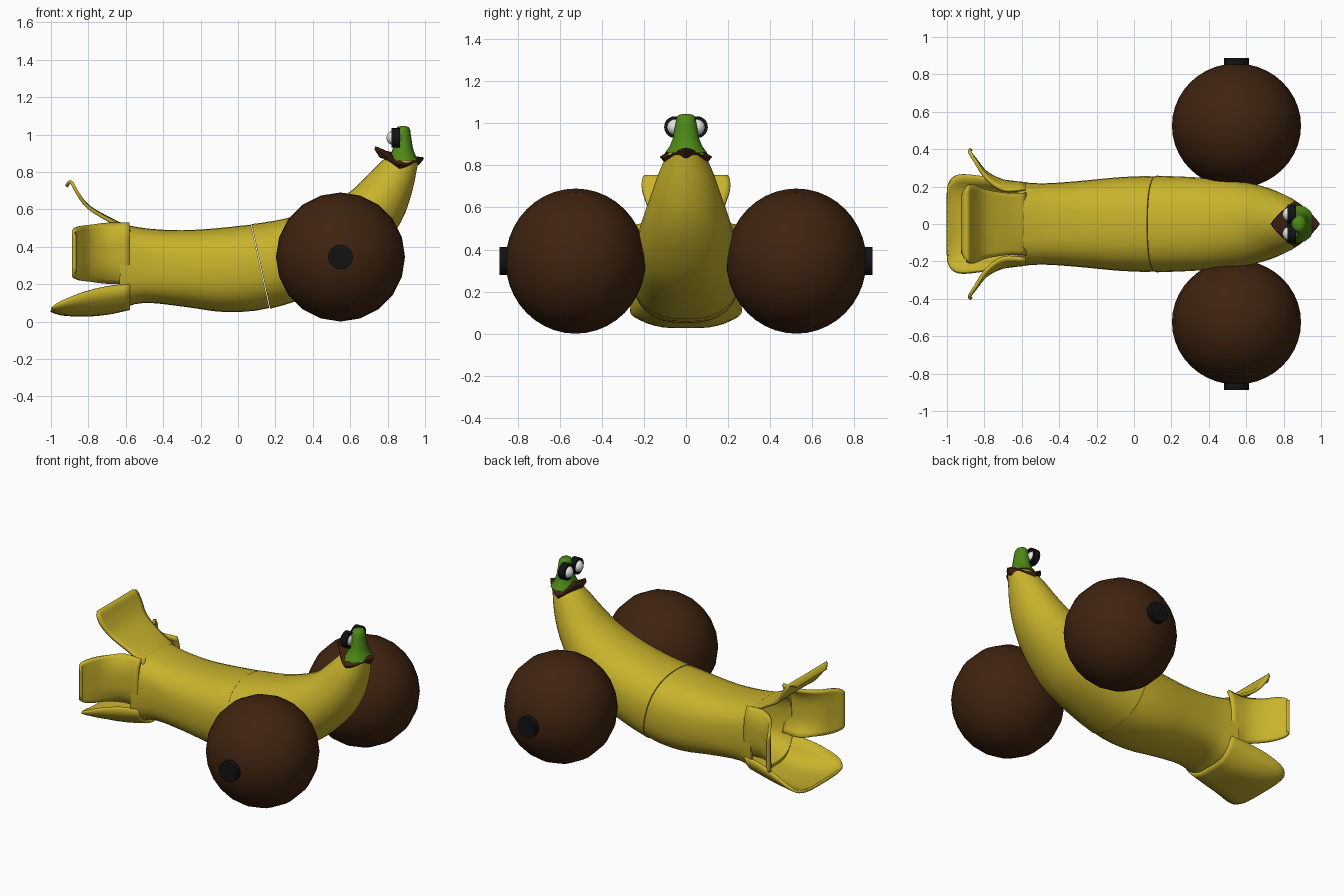
import bpy, bmesh, math
from mathutils import Vector, Matrix

if "Cube" in bpy.data.objects:
    bpy.data.objects.remove(bpy.data.objects["Cube"])


def material(name, rgb):
    m = bpy.data.materials.new(name)
    m.diffuse_color = (*rgb, 1)
    m.use_nodes = True
    m.node_tree.nodes["Principled BSDF"].inputs["Base Color"].default_value = m.diffuse_color
    return m


YELLOW = material("banana yellow", (0.58, 0.45, 0.025))
BROWN = material("dark brown", (0.050, 0.017, 0.005))
GREEN = material("stem green", (0.075, 0.25, 0.008))
BLACK = material("black", (0.006, 0.006, 0.007))
WHITE = material("eye white", (0.8, 0.8, 0.8))


def finish(name, bm, mat, angle=50):
    bmesh.ops.recalc_face_normals(bm, faces=bm.faces)
    me = bpy.data.meshes.new(name)
    bm.to_mesh(me)
    bm.free()
    ob = bpy.data.objects.new(name, me)
    bpy.context.collection.objects.link(ob)
    me.materials.append(mat)
    bpy.ops.object.select_all(action='DESELECT')
    ob.select_set(True)
    bpy.context.view_layer.objects.active = ob
    bpy.ops.object.shade_smooth_by_angle(angle=math.radians(angle))
    return ob


def loft(name, rows, mat, closed=True, caps=(False, False), angle=50):
    """Skin a list of equal-length point rows."""
    bm = bmesh.new()
    vs = [[bm.verts.new(p) for p in row] for row in rows]
    n = len(rows[0])
    for a, b in zip(vs, vs[1:]):
        for i in range(n if closed else n - 1):
            j = (i + 1) % n
            bm.faces.new((a[i], a[j], b[j], b[i]))
    if caps[0]:
        bm.faces.new(vs[0])
    if caps[1]:
        bm.faces.new(vs[-1])
    return finish(name, bm, mat, angle)


def smooth_path(keys, steps):
    """Catmull-Rom through tuples of any length."""
    k = [Vector(v) for v in keys]
    k = [2 * k[0] - k[1]] + k + [2 * k[-1] - k[-2]]
    out = []
    for a, b, c, d in zip(k, k[1:], k[2:], k[3:]):
        for s in range(steps):
            t = s / steps
            out.append(0.5 * (2 * b + (c - a) * t + (2 * a - 5 * b + 4 * c - d) * t * t
                              + (3 * b - a - 3 * c + d) * t ** 3))
    return out + [k[-2]]


def ring(s, scale=1.0, dx=0.0, n=32):
    """Superellipse ring: top x,z / bottom x,z / half width / exponent."""
    tx, tz, bx, bz, w, e = s
    pts = []
    for i in range(n):
        a = math.tau * i / n
        c, q = math.cos(a), math.sin(a)
        c = math.copysign(abs(c) ** (2 / e), c) * scale
        q = math.copysign(abs(q) ** (2 / e), q) * scale
        pts.append(((tx + bx) / 2 + (tx - bx) / 2 * q + dx, w * c,
                    (tz + bz) / 2 + (tz - bz) / 2 * q))
    return pts


# Banana body, in two pieces meeting at the seam
stations = [
    (-0.62, 0.52, -0.64, 0.065, 0.227, 3.2),
    (-0.48, 0.497, -0.50, 0.10, 0.217, 2.9),
    (-0.30, 0.488, -0.28, 0.078, 0.23, 2.6),
    (-0.10, 0.50, -0.06, 0.05, 0.25, 2.5),
    (0.07, 0.52, 0.17, 0.07, 0.257, 2.4),
    (0.25, 0.55, 0.40, 0.14, 0.25, 2.3),
    (0.42, 0.60, 0.60, 0.235, 0.237, 2.2),
    (0.58, 0.68, 0.76, 0.38, 0.205, 2.1),
    (0.68, 0.77, 0.87, 0.53, 0.165, 2.0),
    (0.755, 0.845, 0.93, 0.69, 0.125, 2.0),
    (0.80, 0.885, 0.965, 0.86, 0.078, 2.0)]
path = smooth_path(stations, 3)
seam = 4 * 3
tail = path[0]
inside = [ring(path[3], 0.85, 0.1), ring(path[2], 0.88), ring(tail, 0.92)]
loft("rear_body", inside + [ring(s) for s in path[:seam]] + [ring(path[seam], 0.99, -0.002)],
     YELLOW, caps=(True, True))
loft("front_body", [ring(path[seam], 1.005, 0.002)] + [ring(s) for s in path[seam + 1:]],
     YELLOW, caps=(True, True))


# Peels: stations are x, outward offset, half width, cupping
def peel(name, keys, place, power, cols=14):
    rows = []
    for x, o, w, cup in smooth_path(keys, 4):
        rows.append([place(x, o - cup * abs(u) ** power, w * u)
                     for u in (2 * i / cols - 1 for i in range(cols + 1))])
    ob = loft(name, rows, YELLOW, closed=False, angle=60)
    mod = ob.modifiers.new("thickness", 'SOLIDIFY')
    mod.thickness = 0.018
    mod.offset = 0


peel("top_peel",
     [(-0.58, 0.50, 0.165, 0.025), (-0.68, 0.545, 0.165, 0.01), (-0.80, 0.615, 0.185, 0.005),
      (-0.86, 0.69, 0.21, 0.0), (-0.893, 0.747, 0.20, 0.0), (-0.918, 0.722, 0.15, 0.0)],
     lambda x, o, t: (x, t, o), 2.5)
peel("bottom_peel",
     [(-0.58, 0.24, 0.215, 0.13), (-0.70, 0.265, 0.23, 0.14), (-0.82, 0.275, 0.25, 0.12),
      (-0.93, 0.27, 0.26, 0.07), (-0.98, 0.258, 0.235, 0.03), (-0.998, 0.25, 0.18, 0.01)],
     lambda x, o, t: (x, t, 0.31 - o), 4)
for side, label in ((-1, "front"), (1, "back")):
    peel(label + "_side_peel",
         [(-0.58, 0.215, 0.16, 0.03), (-0.70, 0.23, 0.158, 0.05), (-0.79, 0.275, 0.15, 0.03),
          (-0.845, 0.34, 0.145, 0.01), (-0.878, 0.385, 0.125, 0.0), (-0.868, 0.402, 0.09, 0.0)],
         lambda x, o, t, s=side: (x, s * o, 0.365 + t), 3)


# Round wheels with black hubs
def turned(name, profile, mat, matrix, n=20, angle=50):
    """Lathe (radius, height) pairs around local z."""
    rows = [[matrix @ Vector((r * math.cos(math.tau * i / n), r * math.sin(math.tau * i / n), h))
             for i in range(n)] for r, h in profile]
    return loft(name, rows, mat, caps=(True, True), angle=angle)


for side, label in ((-1, "front"), (1, "back")):
    m = Matrix.Translation((0.548, side * 0.525, 0.345)) @ Matrix.Rotation(-side * math.pi / 2, 4, 'X')
    ball = [(0.345 * math.sin(a), -0.333 * math.cos(a))
            for a in (math.pi * (i + 0.15) / 20.3 for i in range(21))]
    turned(label + "_wheel", ball, BROWN, m)
    turned(label + "_hub", [(0.066, 0.26), (0.066, 0.363)], BLACK, m)

# Pointed brown collar under the stem
N = 32


def collar_ring(scale, dz, droop):
    pts = []
    for i in range(N):
        a = math.tau * i / N
        c, s = math.cos(a), math.sin(a)
        k = scale / (abs(c) ** 1.15 + abs(s) ** 1.15) ** (1 / 1.15)
        z = 0.875 + dz + droop * (0.015 * c * c - 0.04 * s * s - 0.025 * c)
        pts.append((0.862 + 0.132 * c * k, 0.125 * s * k, z))
    return pts


loft("collar", [collar_ring(0.5, -0.035, 0.6), collar_ring(0.8, -0.03, 0.8), collar_ring(1.0, 0.005, 1.0),
                collar_ring(0.97, 0.015, 1.15), collar_ring(0.6, 0.015, 0.6)],
     BROWN, caps=(True, True), angle=40)

# Green stem
turned("stem", [(0.10, 0.862), (0.078, 0.89), (0.062, 0.93), (0.053, 0.98), (0.045, 1.025),
                (0.036, 1.04), (0.015, 1.045)],
       GREEN, Matrix.Translation((0.882, 0, 0)) @ Matrix.Diagonal((0.85, 1, 1, 1)), 16)

# Goggle eyes facing the tail
for side, label in ((-1, "front"), (1, "back")):
    at = Matrix.Translation((0.843, side * 0.052, 0.982)) @ Matrix.Rotation(-math.pi / 2, 4, 'Y')
    rim = [(0.038, -0.022), (0.052, -0.022), (0.052, 0.022), (0.038, 0.022), (0.038, -0.022)]
    rows = [[at @ Vector((r * math.cos(math.tau * i / 20), r * math.sin(math.tau * i / 20), h))
             for i in range(20)] for r, h in rim]
    loft(label + "_goggle_rim", rows, BLACK)
    bm = bmesh.new()
    bmesh.ops.create_uvsphere(bm, u_segments=16, v_segments=10, radius=0.039,
                              matrix=at @ Matrix.Translation((0, 0, 0.01)))
    finish(label + "_eye", bm, WHITE)
